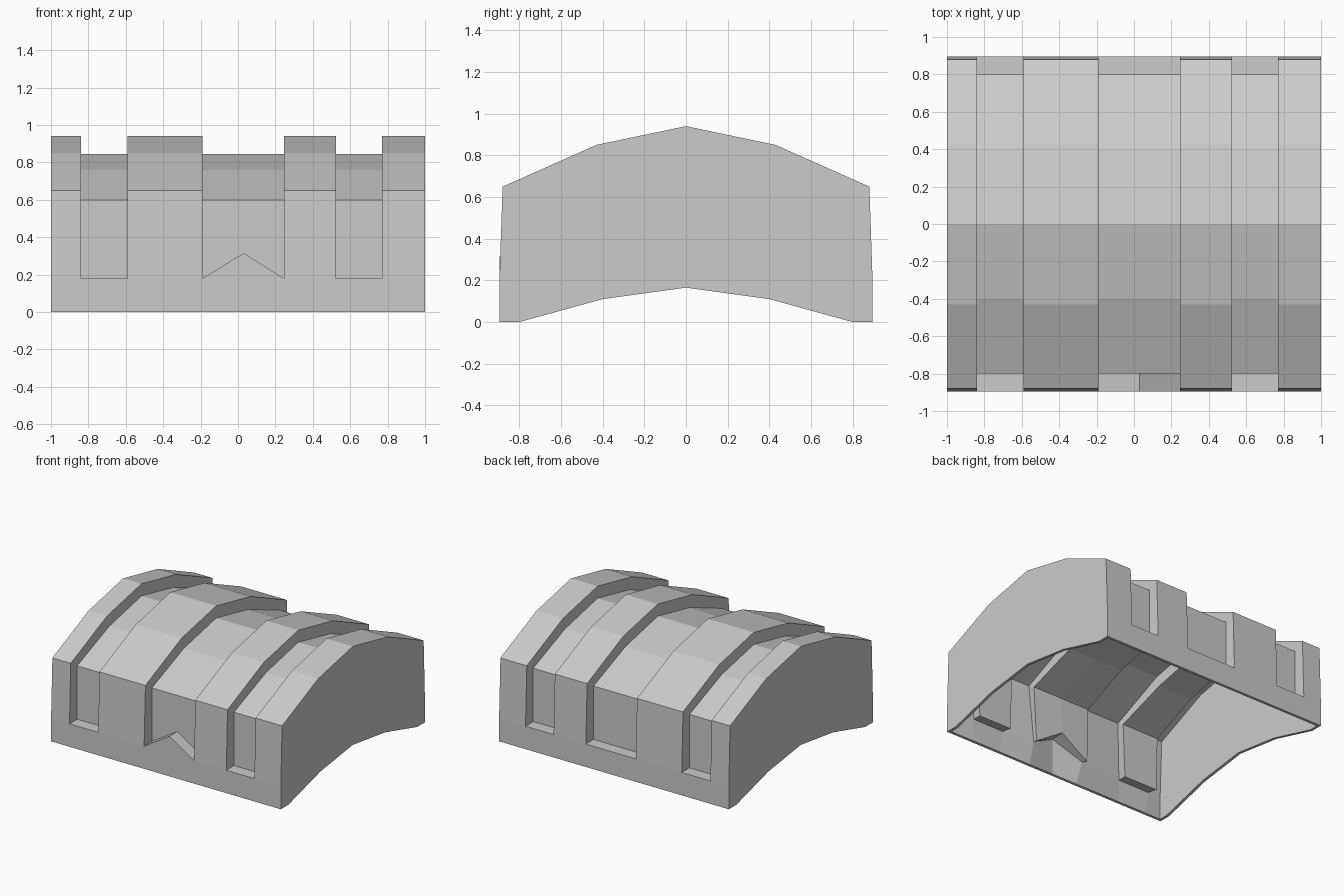
import bpy
import bmesh

if "Cube" in bpy.data.objects:
    bpy.data.objects.remove(bpy.data.objects["Cube"], do_unlink=True)

# One plain grey for the whole shell
grey = bpy.data.materials.new("plain grey")
grey.use_nodes = True
colour = (0.6, 0.6, 0.6, 1)
grey.diffuse_color = colour
grey.node_tree.nodes["Principled BSDF"].inputs["Base Color"].default_value = colour

HALF_DEPTH, SILL = 0.896, 0.18
FOOT = (HALF_DEPTH, 0)


def section(bends, front_sill=SILL):
    """Arch cross-section, front to back; bends run from the sill to the ridge."""
    front = [FOOT, (HALF_DEPTH, front_sill), (bends[0], front_sill)] + bends[1]
    back = [FOOT, (HALF_DEPTH, SILL), (bends[0], SILL)] + bends[1]
    return [(-y, z) for y, z in front] + [(y, z) for y, z in reversed(back[:-1])]


raised = (HALF_DEPTH, [(0.88, 0.65), (0.43, 0.85), (0, 0.94)])
sunken = (0.80, [(0.80, 0.60), (0.40, 0.76), (0, 0.845)])
rib, groove = section(raised), section(sunken)
groove_peak = section(sunken, 0.315)

# Ribs and grooves along x; paired stations make the steps between them
stations = [(-1, rib)]
for left, right, peak in [(-0.84, -0.59, None), (-0.19, 0.245, 0.03), (0.525, 0.77, None)]:
    stations += [(left, rib), (left, groove)]
    if peak is not None:
        stations.append((peak, groove_peak))
    stations += [(right, groove), (right, rib)]
stations.append((1, rib))

bm = bmesh.new()
columns = [[bm.verts.new((x, y, z)) for y, z in profile] for x, profile in stations]
for a, b in zip(columns, columns[1:]):
    for i in range(len(a) - 1):
        bm.faces.new((a[i], b[i], b[i + 1], a[i + 1]))

# End walls with an arched lower edge
arch = [(0.80, 0), (0.40, 0.11), (0, 0.165), (-0.40, 0.11), (-0.80, 0)]
for column in (columns[0], columns[-1]):
    x = column[0].co.x
    bm.faces.new(column + [bm.verts.new((x, y, z)) for y, z in arch])

bmesh.ops.remove_doubles(bm, verts=bm.verts, dist=0.0005)
bmesh.ops.dissolve_degenerate(bm, edges=bm.edges, dist=0.0005)
bmesh.ops.recalc_face_normals(bm, faces=bm.faces)
# Keep the ridge facing outward
top = max(bm.faces, key=lambda f: f.calc_center_median().z)
if top.normal.z < 0:
    bmesh.ops.reverse_faces(bm, faces=bm.faces)

mesh = bpy.data.meshes.new("arched_cover")
bm.to_mesh(mesh)
bm.free()
mesh.materials.append(grey)
cover = bpy.data.objects.new("arched_cover", mesh)
bpy.context.collection.objects.link(cover)

# Thin hollow wall, open underneath
wall = cover.modifiers.new("wall thickness", "SOLIDIFY")
wall.thickness = 0.022
wall.offset = -1
wall.use_even_offset = True
